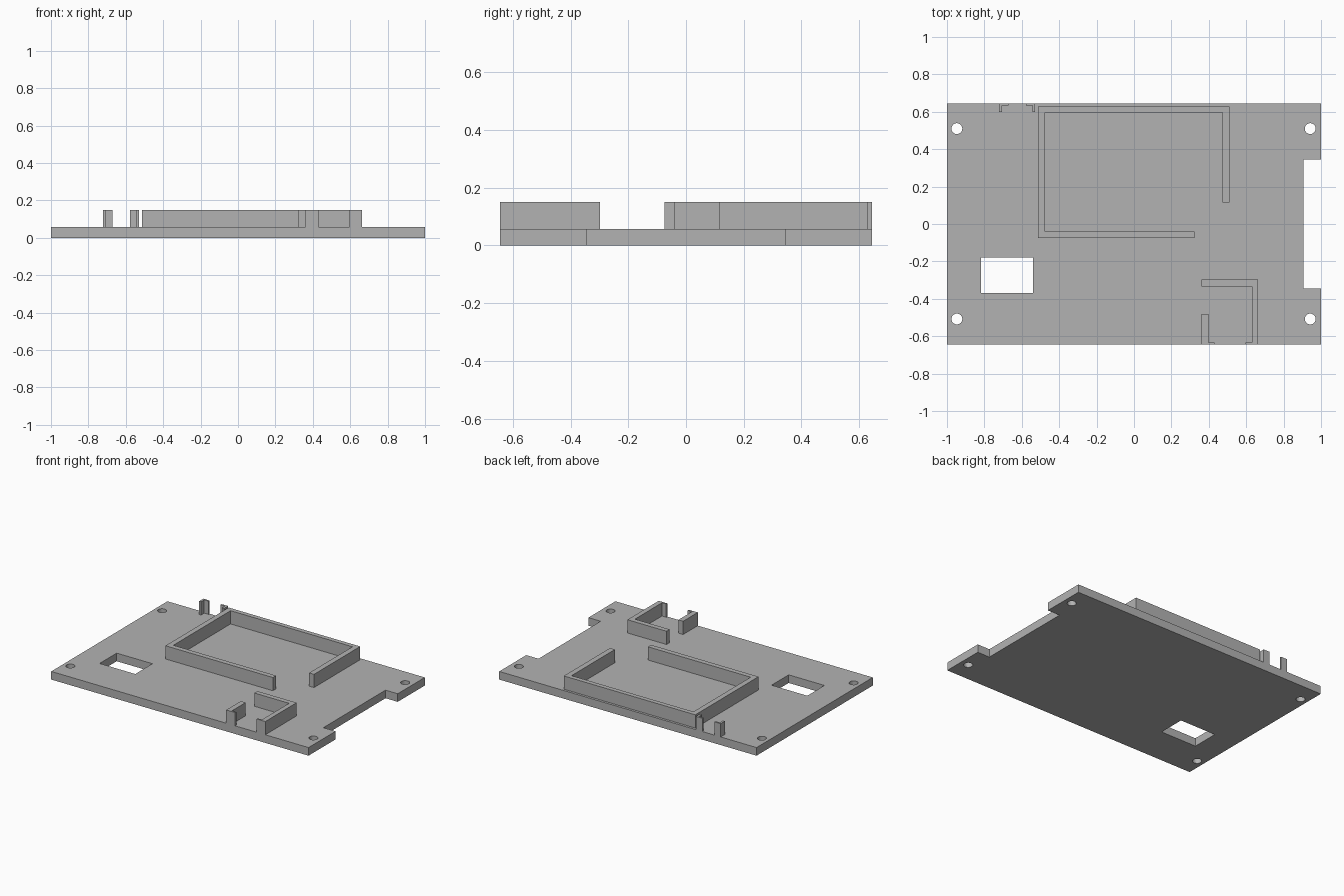
import bpy
from math import cos, sin, tau

cube = bpy.data.objects.get("Cube")
if cube:
    bpy.data.objects.remove(cube, do_unlink=True)

grey = bpy.data.materials.new("plain grey")
grey.use_nodes = True
colour = (0.45, 0.45, 0.45, 1)
grey.diffuse_color = colour
grey.node_tree.nodes["Principled BSDF"].inputs["Base Color"].default_value = colour

FLOOR, TOP = 0.057, 0.15
HALF_Y = 0.645


def rect(x0, y0, x1, y1):
    return [(x0, y0), (x1, y0), (x1, y1), (x0, y1)]


def circle(x, y, r, n=32):
    return [(x + r * cos(tau * i / n), y + r * sin(tau * i / n)) for i in range(n)]


def slab(name, loops, z0, z1):
    """Extrude a flat outline; further loops become holes."""
    curve = bpy.data.curves.new(name, "CURVE")
    curve.dimensions = "2D"
    curve.fill_mode = "BOTH"
    curve.extrude = (z1 - z0) / 2
    for loop in loops:
        spline = curve.splines.new("POLY")
        spline.points.add(len(loop) - 1)
        for point, (x, y) in zip(spline.points, loop):
            point.co = (x, y, 0, 1)
        spline.use_cyclic_u = True
    temp = bpy.data.objects.new(name + " outline", curve)
    bpy.context.collection.objects.link(temp)
    graph = bpy.context.evaluated_depsgraph_get()
    mesh = bpy.data.meshes.new_from_object(temp.evaluated_get(graph))
    bpy.data.objects.remove(temp, do_unlink=True)
    mesh.materials.clear()
    mesh.materials.append(grey)
    for face in mesh.polygons:
        face.use_smooth = False
        face.material_index = 0
    obj = bpy.data.objects.new(name, mesh)
    obj.location.z = (z0 + z1) / 2
    bpy.context.collection.objects.link(obj)


# Base plate with side notch, window and corner screw holes
plate = [(-1, -HALF_Y), (1, -HALF_Y), (1, -0.345), (0.905, -0.345),
         (0.905, 0.345), (1, 0.345), (1, HALF_Y), (-1, HALF_Y)]
window = rect(-0.817, -0.37, -0.539, -0.18)
screws = [circle(x, y, 0.029) for x in (-0.947, 0.942) for y in (-0.508, 0.51)]
slab("base_plate", [plate, window] + screws, 0, FLOOR)

# Large holder wall, open at its front left corner
slab("large_holder_wall", [[
    (0.323, -0.074), (-0.512, -0.074), (-0.512, 0.628), (0.51, 0.628),
    (0.51, 0.115), (0.472, 0.115), (0.472, 0.596), (-0.475, 0.596),
    (-0.475, -0.039), (0.323, -0.039)]], FLOOR, TOP)

# Small holder at the front edge
slab("small_holder_wall", [[
    (0.36, -0.298), (0.664, -0.298), (0.664, -HALF_Y), (0.597, -HALF_Y),
    (0.597, -0.633), (0.63, -0.633), (0.63, -0.333), (0.36, -0.333)]], FLOOR, TOP)
slab("small_holder_post", [[
    (0.36, -0.482), (0.397, -0.482), (0.397, -0.633), (0.43, -0.633),
    (0.43, -HALF_Y), (0.36, -HALF_Y)]], FLOOR, TOP)

# Mirrored pair of clips at the back edge
for name, side in (("back_clip_right", -1), ("back_clip_left", 1)):
    profile = [(0.096, HALF_Y), (0.096, 0.598), (0.081, 0.598),
               (0.081, 0.633), (0.047, 0.633), (0.047, HALF_Y)]
    slab(name, [[(-0.625 + side * x, y) for x, y in profile]], FLOOR, TOP)
